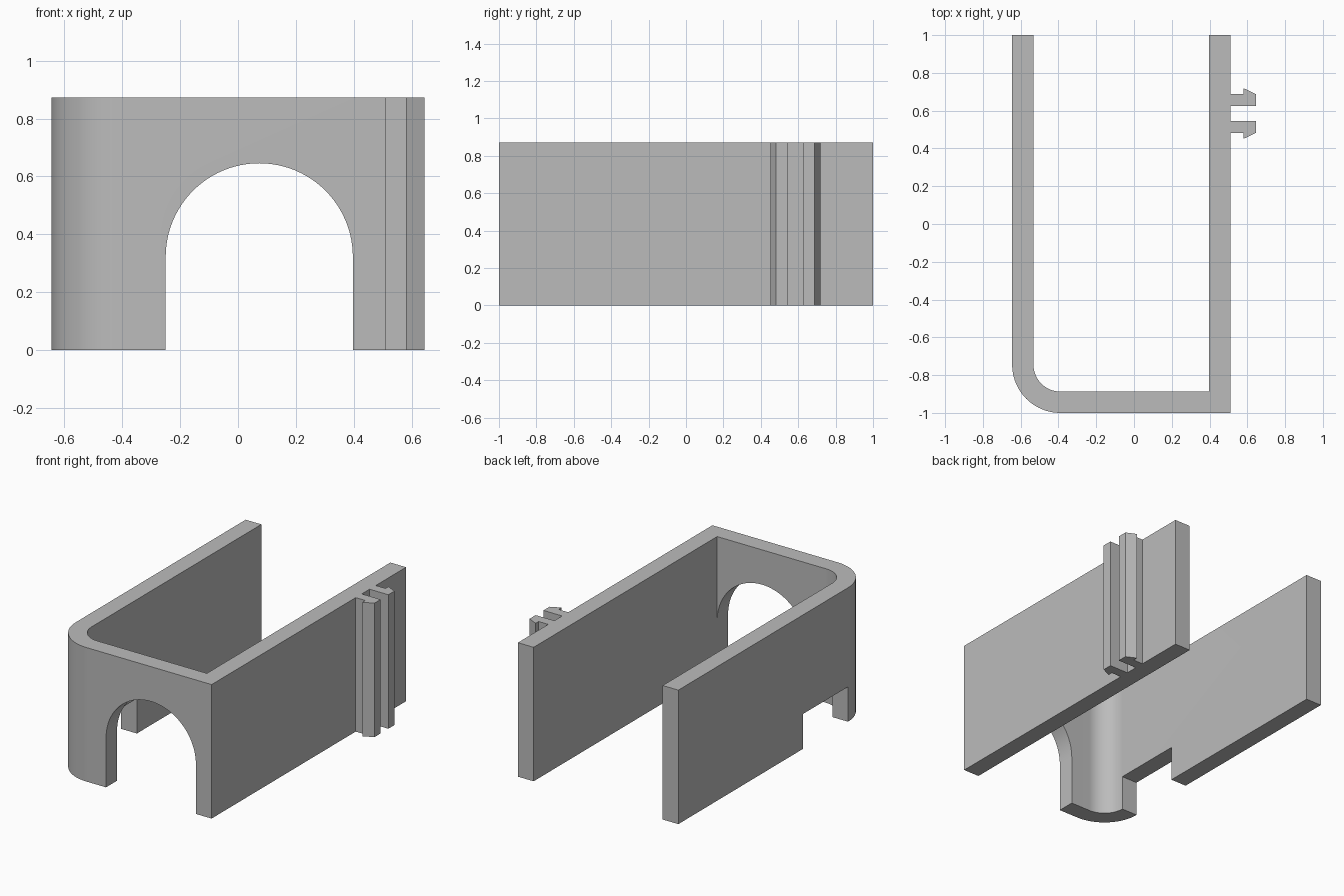
import bpy
import math

HEIGHT = 0.872
OUT_L, OUT_R = -0.645, 0.51      # outer faces of the side walls
FRONT, BACK = -1.0, 1.0
WALL = 0.113                     # wall thickness
BEND = 0.255                     # outer radius of the rounded corner

if "Cube" in bpy.data.objects:
    bpy.data.objects.remove(bpy.data.objects["Cube"], do_unlink=True)

grey = bpy.data.materials.new("plain_grey")
grey.use_nodes = True
colour = (0.5, 0.5, 0.5, 1)
grey.diffuse_color = colour
grey.node_tree.nodes["Principled BSDF"].inputs["Base Color"].default_value = colour


def arc(cx, cy, r, start, end, steps):
    angles = [math.radians(start + (end - start) * i / steps) for i in range(steps + 1)]
    return [(cx + r * math.cos(a), cy + r * math.sin(a)) for a in angles]


def prism(name, outline, low, high, place):
    """Extrude a counter-clockwise outline between two levels."""
    n = len(outline)
    verts = [place(u, v, w) for w in (low, high) for u, v in outline]
    faces = [list(reversed(range(n))), list(range(n, 2 * n))]
    faces += [[i, (i + 1) % n, n + (i + 1) % n, n + i] for i in range(n)]
    mesh = bpy.data.meshes.new(name)
    mesh.from_pydata(verts, [], faces)
    mesh.materials.append(grey)
    obj = bpy.data.objects.new(name, mesh)
    bpy.context.collection.objects.link(obj)
    return obj


def upright(u, v, w):
    return (u, v, w)


def frontal(u, v, w):
    return (u, -w, v)


def sideways(u, v, w):
    return (w, u, v)


def cut(target, cutter):
    cutter.hide_render = True
    cutter.hide_set(True)
    mod = target.modifiers.new(cutter.name, "BOOLEAN")
    mod.operation = "DIFFERENCE"
    mod.solver = "EXACT"
    mod.object = cutter
    bpy.context.view_layer.objects.active = target
    bpy.ops.object.modifier_apply(modifier=mod.name)
    bpy.data.objects.remove(cutter, do_unlink=True)


# U-shaped wall with one rounded corner
cx, cy = OUT_L + BEND, FRONT + BEND
outline = [(OUT_L, BACK)]
outline += arc(cx, cy, BEND, 180, 270, 24)
outline += [(OUT_R, FRONT), (OUT_R, BACK), (OUT_R - WALL, BACK), (OUT_R - WALL, FRONT + WALL)]
outline += arc(cx, cy, BEND - WALL, 270, 180, 24)
outline += [(OUT_L + WALL, BACK)]
wall = prism("wall", outline, 0, HEIGHT, upright)

# Round-topped doorway in the front wall
door_l, door_r = -0.25, OUT_R - WALL
radius = (door_r - door_l) / 2
doorway = [(door_l, -0.1), (door_r, -0.1)]
doorway += arc((door_l + door_r) / 2, 0.322, radius, 0, 180, 48)
cut(wall, prism("doorway_cutter", doorway, 0.8, 1.1, frontal))

# Low notch under the wall beside the rounded corner
notch = [(cy, -0.1), (-0.28, -0.1), (-0.28, 0.227), (cy, 0.227)]
cut(wall, prism("notch_cutter", notch, OUT_L - 0.1, OUT_L + WALL + 0.1, sideways))

# Pair of barbed clip rails on the outside of the straight wall
MID = 0.585
barb = [(OUT_R, 0.04), (0.645, 0.04), (0.645, 0.103), (0.58, 0.134), (0.58, 0.103), (OUT_R, 0.103)]
for name, side in (("clip_rail_back", 1), ("clip_rail_front", -1)):
    shape = [(x, MID + side * y) for x, y in barb]
    prism(name, shape if side > 0 else shape[::-1], 0, HEIGHT, upright)

# Smooth the curves, keep the edges crisp
bpy.ops.object.select_all(action="DESELECT")
wall.select_set(True)
bpy.context.view_layer.objects.active = wall
bpy.ops.object.shade_smooth_by_angle(angle=math.radians(30))
